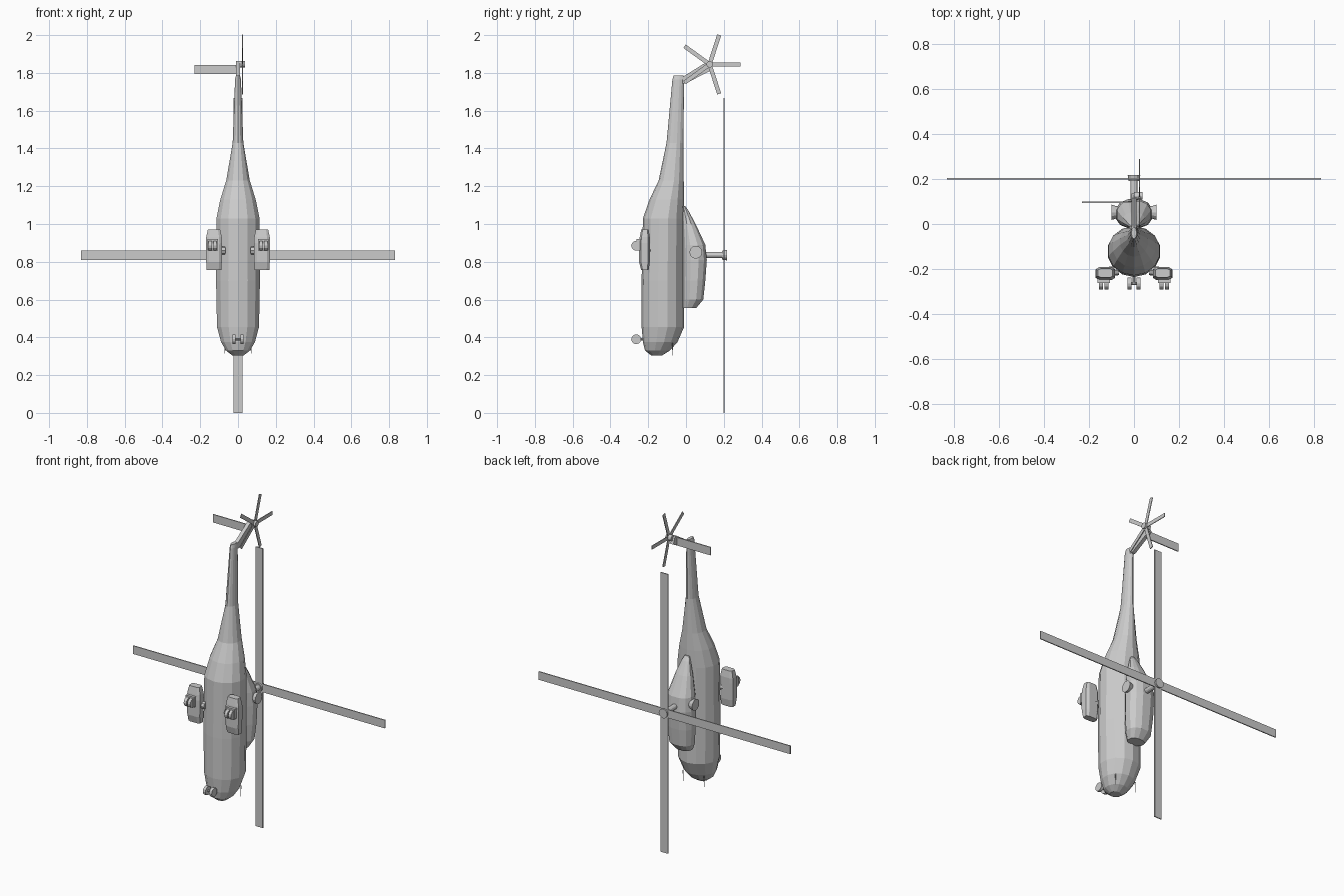
import bpy, bmesh, math
from mathutils import Matrix, Vector

if "Cube" in bpy.data.objects:
    bpy.data.objects.remove(bpy.data.objects["Cube"])

grey = bpy.data.materials.new("light grey")
grey.diffuse_color = (0.6, 0.6, 0.6, 1)
grey.use_nodes = True
grey.node_tree.nodes["Principled BSDF"].inputs["Base Color"].default_value = grey.diffuse_color


def finish(name, bm):
    bmesh.ops.recalc_face_normals(bm, faces=bm.faces)
    me = bpy.data.meshes.new(name)
    bm.to_mesh(me)
    bm.free()
    me.materials.append(grey)
    ob = bpy.data.objects.new(name, me)
    bpy.context.collection.objects.link(ob)
    return ob


def loft(name, stations, sides, power=1.0, cx=0):
    """Rings stacked along z; station = (z, half width, y min, y max)."""
    bm = bmesh.new()
    rings = []
    for z, w, y0, y1 in stations:
        ring = []
        for i in range(sides):
            a = 2 * math.pi * (i + 0.5) / sides
            c, s = math.cos(a), math.sin(a)
            c = math.copysign(abs(c) ** power, c)
            s = math.copysign(abs(s) ** power, s)
            ring.append(bm.verts.new((cx + w * c, (y0 + y1) / 2 + (y1 - y0) / 2 * s, z)))
        rings.append(ring)
    for a, b in zip(rings, rings[1:]):
        for i in range(sides):
            j = (i + 1) % sides
            bm.faces.new((a[i], a[j], b[j], b[i]))
    bm.faces.new(rings[0])
    bm.faces.new(rings[-1])
    return finish(name, bm)


def box(name, lo, hi, turn=None):
    lo, hi = Vector(lo), Vector(hi)
    bm = bmesh.new()
    bmesh.ops.create_cube(bm, size=1)
    bmesh.ops.scale(bm, vec=hi - lo, verts=bm.verts)
    bmesh.ops.translate(bm, vec=(lo + hi) / 2, verts=bm.verts)
    if turn:
        bmesh.ops.transform(bm, matrix=turn, verts=bm.verts)
    return finish(name, bm)


def rod(name, a, b, r1, r2=None, sides=12):
    """Cylinder or cone from a to b."""
    a, b = Vector(a), Vector(b)
    bm = bmesh.new()
    bmesh.ops.create_cone(bm, cap_ends=True, segments=sides, radius1=r1,
                          radius2=r1 if r2 is None else r2, depth=(b - a).length)
    q = (b - a).to_track_quat('Z', 'Y').to_matrix().to_4x4()
    bmesh.ops.transform(bm, matrix=Matrix.Translation((a + b) / 2) @ q, verts=bm.verts)
    return finish(name, bm)


# Body with nose at the bottom and tail boom at the top
loft("fuselage", [
    (0.305, 0.032, -0.185, -0.125), (0.33, 0.065, -0.217, -0.085),
    (0.375, 0.092, -0.228, -0.045), (0.455, 0.114, -0.235, -0.01),
    (0.70, 0.119, -0.235, -0.01), (1.03, 0.117, -0.228, -0.01),
    (1.13, 0.096, -0.193, -0.01), (1.23, 0.064, -0.145, -0.012),
    (1.43, 0.029, -0.103, -0.014), (1.765, 0.016, -0.072, -0.01),
    (1.785, 0.011, -0.066, -0.014)], 14)

# Engine housing on the back of the body
loft("engine_housing", [
    (0.555, 0.05, -0.02, 0.055), (0.60, 0.073, -0.02, 0.093),
    (0.70, 0.082, -0.02, 0.104), (0.81, 0.084, -0.02, 0.112),
    (0.89, 0.078, -0.02, 0.104), (1.00, 0.05, -0.02, 0.052),
    (1.07, 0.026, -0.02, 0.014), (1.095, 0.014, -0.02, -0.004)], 12, 0.85)

for s, side in ((-1, "left"), (1, "right")):
    # Flared exhaust
    rod(side + "_exhaust", (s * 0.06, 0.052, 0.85), (s * 0.10, 0.052, 0.85), 0.022, 0.034)
    # Side pod with wheel bracket and twin wheels
    loft(side + "_side_pod", [
        (0.757, 0.04, -0.238, -0.197), (0.80, 0.043, -0.25, -0.19),
        (0.90, 0.045, -0.25, -0.19), (0.93, 0.043, -0.246, -0.19),
        (0.97, 0.034, -0.238, -0.197)], 8, 0.5, s * 0.127)
    rod(side + "_pod_strut", (s * 0.07, -0.205, 0.86), (s * 0.11, -0.212, 0.86), 0.022, sides=8)
    box(side + "_wheel_bracket", (s * 0.134 - 0.028, -0.262, 0.86),
        (s * 0.134 + 0.028, -0.235, 0.92))
    for k, x in ((1, 0.122), (2, 0.147)):
        rod(f"{side}_main_wheel_{k}", (s * (x - 0.009), -0.264, 0.885),
            (s * (x + 0.009), -0.264, 0.885), 0.026)
    # Nose wheel and its strut
    rod(side + "_nose_wheel", (s * 0.012, -0.264, 0.39), (s * 0.029, -0.264, 0.39), 0.026)
    # Thin air probe
    rod(side + "_probe", (s * 0.069, -0.072, 0.37), (s * 0.069, -0.072, 0.305), 0.003, 0.001, 6)
rod("nose_axle", (-0.02, -0.264, 0.39), (0.02, -0.264, 0.39), 0.006, sides=8)
rod("nose_strut", (0, -0.20, 0.39), (0, -0.264, 0.39), 0.007, sides=8)

# Main rotor
rod("rotor_mast", (0, 0.09, 0.835), (0, 0.21, 0.835), 0.016)
rod("rotor_hub", (0, 0.19, 0.835), (0, 0.217, 0.835), 0.023, 0.028)
box("rotor_blade_pair_across", (-0.83, 0.198, 0.81), (0.83, 0.204, 0.859))
box("rotor_blade_pair_along", (-0.0245, 0.198, 0.0), (0.0245, 0.204, 1.666))

# Slanted tail fin
bm = bmesh.new()
profile = [(-0.03, 1.78), (-0.012, 1.782), (0.116, 1.862), (0.136, 1.815), (0.0, 1.745), (-0.03, 1.745)]
face = bm.faces.new([bm.verts.new((-0.011, y, z)) for y, z in profile])
out = bmesh.ops.extrude_face_region(bm, geom=[face])
bmesh.ops.translate(bm, vec=(0.022, 0, 0), verts=[v for v in out["geom"] if isinstance(v, bmesh.types.BMVert)])
finish("tail_fin", bm)
box("tail_stabiliser", (-0.23, 0.093, 1.795), (0.0, 0.099, 1.843))

# Five-blade tail rotor
centre = Vector((0.024, 0.125, 1.845))
rod("tail_rotor_hub", (0, 0.125, 1.845), (0.038, 0.125, 1.845), 0.017)
for k in range(5):
    turn = Matrix.Translation(centre) @ Matrix.Rotation(math.radians(72 * k), 4, 'X')
    box(f"tail_rotor_blade_{k + 1}", (-0.002, 0, -0.011), (0.002, 0.164, 0.011), turn)
